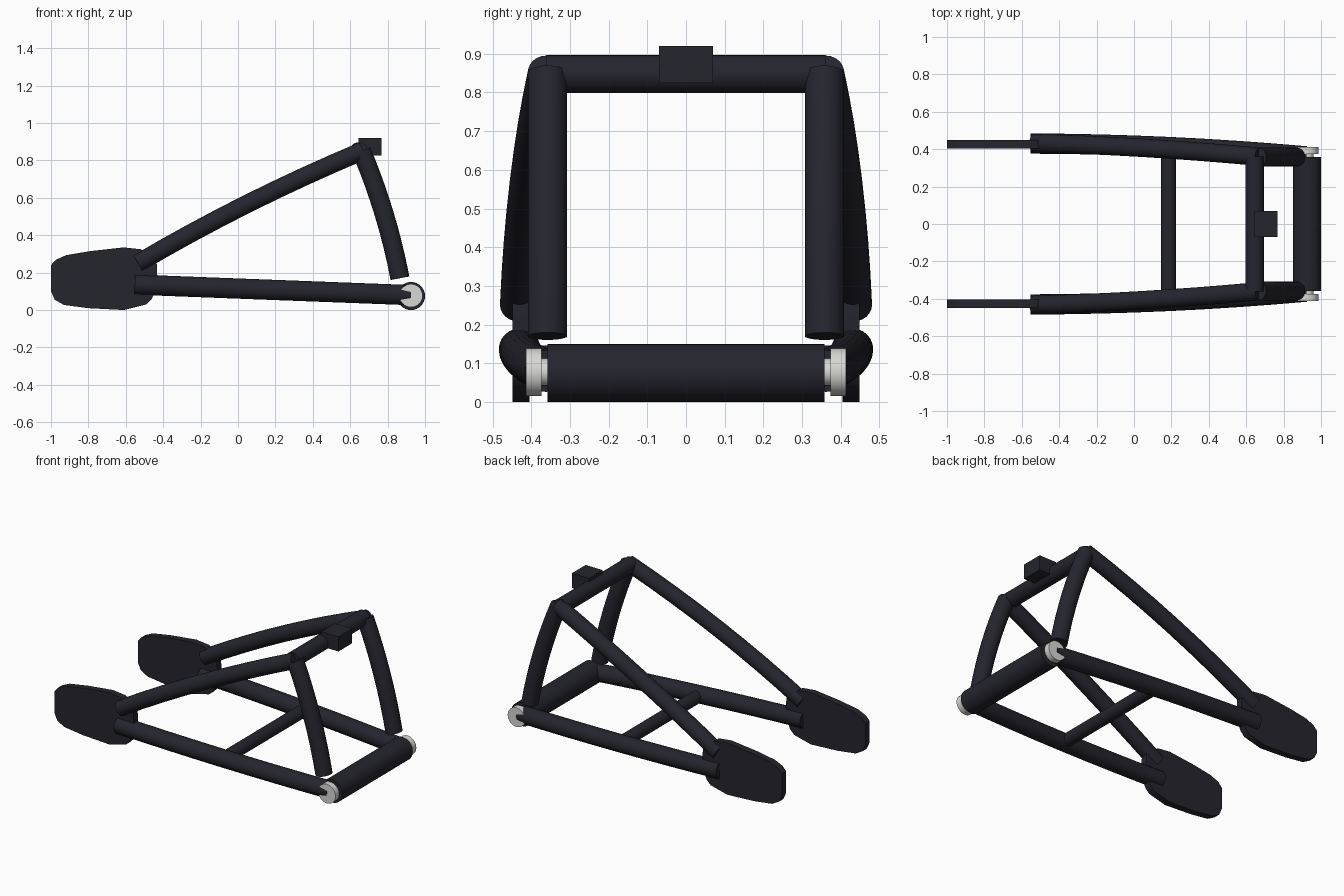
import bpy, bmesh, math
from mathutils import Vector

if "Cube" in bpy.data.objects:
    bpy.data.objects.remove(bpy.data.objects["Cube"])


def material(name, col):
    m = bpy.data.materials.new(name)
    m.diffuse_color = (*col, 1)
    m.use_nodes = True
    m.node_tree.nodes["Principled BSDF"].inputs["Base Color"].default_value = m.diffuse_color
    return m


DARK = material("dark_navy_paint", (0.018, 0.018, 0.027))
SILVER = material("pale_metal", (0.68, 0.68, 0.66))


def finish(bm, name, mat):
    bmesh.ops.recalc_face_normals(bm, faces=bm.faces)
    me = bpy.data.meshes.new(name)
    bm.to_mesh(me)
    bm.free()
    me.materials.append(mat)
    ob = bpy.data.objects.new(name, me)
    bpy.context.collection.objects.link(ob)
    bpy.ops.object.select_all(action='DESELECT')
    ob.select_set(True)
    bpy.context.view_layer.objects.active = ob
    bpy.ops.object.shade_smooth_by_angle(angle=math.radians(35))
    return ob


def tube(name, a, b, r, mid=None, mat=DARK, segs=24):
    """Round capped tube from a to b, optionally bowed through mid."""
    a, b = Vector(a), Vector(b)
    steps = 8 if mid else 1
    c = 2 * Vector(mid) - (a + b) / 2 if mid else (a + b) / 2
    bm = bmesh.new()
    rings = []
    for i in range(steps + 1):
        t = i / steps
        p = a * (1 - t) ** 2 + c * 2 * t * (1 - t) + b * t * t
        d = ((c - a) * (1 - t) + (b - c) * t).normalized()
        u = d.cross(Vector((0, 0, 1))).normalized()
        v = u.cross(d)
        rings.append([bm.verts.new(p + r * (u * math.cos(k * math.tau / segs) + v * math.sin(k * math.tau / segs)))
                      for k in range(segs)])
    for r0, r1 in zip(rings, rings[1:]):
        for k in range(segs):
            n = (k + 1) % segs
            bm.faces.new((r0[k], r0[n], r1[n], r1[k]))
    bm.faces.new(rings[0])
    bm.faces.new(rings[-1])
    return finish(bm, name, mat)


def plate(name, outline, y0, y1):
    """Flat plate: x/z outline extruded along y."""
    bm = bmesh.new()
    f = bm.faces.new([bm.verts.new((x, y0, z)) for x, z in outline])
    ext = bmesh.ops.extrude_face_region(bm, geom=[f])
    verts = [e for e in ext["geom"] if isinstance(e, bmesh.types.BMVert)]
    bmesh.ops.translate(bm, verts=verts, vec=(0, y1 - y0, 0))
    return finish(bm, name, DARK)


DROPOUT = [(-1, 0.24), (-0.975, 0.268), (-0.92, 0.293), (-0.79, 0.315), (-0.61, 0.335),
           (-0.52, 0.325), (-0.435, 0.26), (-0.43, 0.15), (-0.46, 0.06), (-0.49, 0.03),
           (-0.61, 0.0), (-0.8, 0.01), (-0.93, 0.027), (-0.98, 0.055), (-1, 0.1)]

for side, s in (("left", 1), ("right", -1)):
    # rear plate
    plate(side + "_rear_plate", DROPOUT, s * 0.405, s * 0.448)
    # lower and upper side tubes
    tube(side + "_lower_tube", (-0.552, s * 0.43, 0.136), (0.92, s * 0.362, 0.08), 0.054,
         (0.18, s * 0.412, 0.108))
    tube(side + "_upper_tube", (-0.535, s * 0.432, 0.25), (0.665, s * 0.36, 0.85), 0.049,
         (0.05, s * 0.407, 0.568))
    # upright strut
    tube(side + "_strut", (0.66, s * 0.358, 0.85), (0.866, s * 0.358, 0.17), 0.051,
         (0.781, s * 0.358, 0.515))
    # pivot bearing and its spacer
    tube(side + "_bearing", (0.925, s * 0.374, 0.077), (0.925, s * 0.413, 0.077), 0.062, mat=SILVER, segs=32)
    tube(side + "_spacer", (0.925, s * 0.35, 0.077), (0.925, s * 0.375, 0.077), 0.035, mat=SILVER, segs=32)

# cross members
tube("pivot_tube", (0.925, -0.358, 0.075), (0.925, 0.358, 0.075), 0.075, segs=32)
tube("top_crossbar", (0.645, -0.36, 0.848), (0.645, 0.36, 0.848), 0.049)
tube("lower_crossbar", (0.185, -0.4, 0.106), (0.185, 0.4, 0.106), 0.04)

# mounting block
plate("mount_block", [(0.645, 0.825), (0.768, 0.825), (0.768, 0.92), (0.645, 0.92)], -0.07, 0.07)
